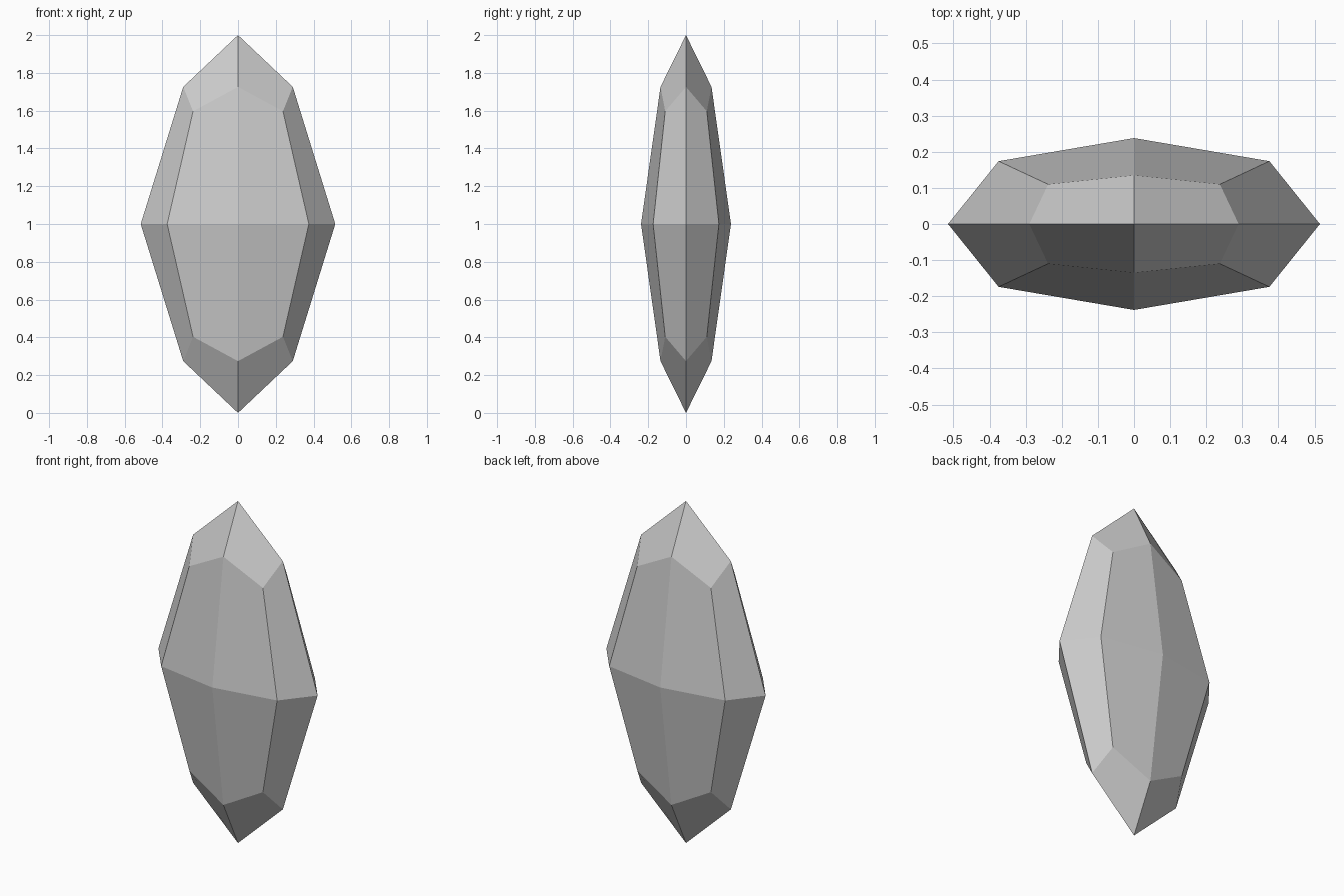
import bpy, bmesh

if "Cube" in bpy.data.objects:
    bpy.data.objects.remove(bpy.data.objects["Cube"])

# Three stacked rings of a gem: (point on x axis, diagonal point, point on y axis),
# listed as (x, y, height above the middle)
BELT = [(0.515, 0, 0), (0.375, 0.174, 0), (0, 0.238, 0)]
SHOULDER = [(0.29, 0, 0.726), (0.238, 0.11, 0.597), (0, 0.135, 0.726)]


def ring(bm, quarter, sign):
    """Mirror a quarter profile into a closed eight-point ring."""
    a, d, b = quarter
    order = [(a, 1, 1), (d, 1, 1), (b, 1, 1), (d, -1, 1),
             (a, -1, 1), (d, -1, -1), (b, 1, -1), (d, 1, -1)]
    return [bm.verts.new((p[0] * sx, p[1] * sy, 1 + sign * p[2])) for p, sx, sy in order]


bm = bmesh.new()
belt = ring(bm, BELT, 1)
for sign in (1, -1):
    shoulder = ring(bm, SHOULDER, sign)
    tip = bm.verts.new((0, 0, 1 + sign))
    # Long side facets
    for i in range(8):
        j = (i + 1) % 8
        bm.faces.new((belt[i], belt[j], shoulder[j], shoulder[i]))
    # Kite facets around the tip
    for i in range(0, 8, 2):
        bm.faces.new((tip, shoulder[i], shoulder[i + 1], shoulder[(i + 2) % 8]))
bmesh.ops.recalc_face_normals(bm, faces=bm.faces)

mesh = bpy.data.meshes.new("crystal")
bm.to_mesh(mesh)
bm.free()
bpy.context.collection.objects.link(bpy.data.objects.new("crystal", mesh))
